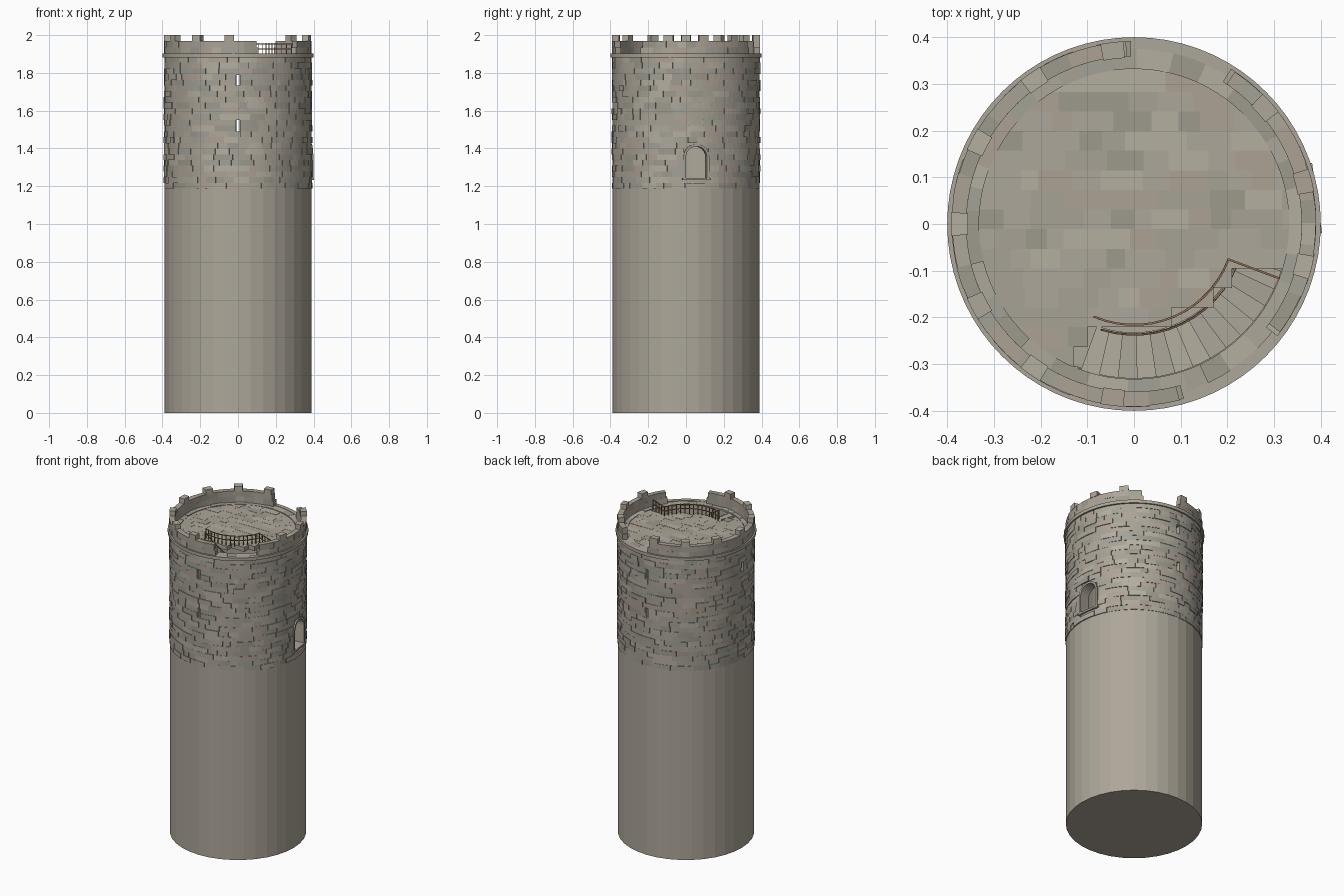
import bpy, bmesh, math, random
from mathutils import Vector, Matrix

if "Cube" in bpy.data.objects:
    bpy.data.objects.remove(bpy.data.objects["Cube"])

random.seed(7)
R = math.radians


def material(name, rgb):
    m = bpy.data.materials.new(name)
    m.diffuse_color = (*rgb, 1)
    m.use_nodes = True
    m.node_tree.nodes["Principled BSDF"].inputs["Base Color"].default_value = m.diffuse_color
    return m


STONE = [material("stone_%d" % i, c) for i, c in enumerate([
    (0.42, 0.385, 0.32), (0.46, 0.425, 0.35), (0.36, 0.36, 0.31),
    (0.42, 0.36, 0.30), (0.34, 0.32, 0.27), (0.39, 0.36, 0.30)])]
WOOD = [material("wood", (0.30, 0.17, 0.09))]
FLOOR_MIX = [0, 0, 1, 0, 3, 5, 5, 4]


def finish(bm, name, mats=STONE):
    bmesh.ops.recalc_face_normals(bm, faces=bm.faces)
    me = bpy.data.meshes.new(name)
    bm.to_mesh(me)
    bm.free()
    for m in mats:
        me.materials.append(m)
    ob = bpy.data.objects.new(name, me)
    bpy.context.collection.objects.link(ob)
    return ob


def pol(r, deg, z):
    return Vector((r * math.cos(R(deg)), r * math.sin(R(deg)), z))


def sweep(bm, r0, r1, a0, a1, z0, z1, mat=0, step=5.0, closed=False):
    """Curved block (or a full ring when closed)."""
    n = max(1, math.ceil((a1 - a0) / step - 1e-6))
    secs = []
    for i in range(n if closed else n + 1):
        a = a0 + (a1 - a0) * i / n
        secs.append([bm.verts.new(pol(r, a, z)) for r, z in
                     ((r0, z0), (r1, z0), (r1, z1), (r0, z1))])
    faces = []
    for i in range(n):
        s, t = secs[i], secs[(i + 1) % len(secs)]
        faces += [bm.faces.new((s[k], s[(k + 1) % 4], t[(k + 1) % 4], t[k])) for k in range(4)]
    if not closed:
        faces += [bm.faces.new(secs[0][::-1]), bm.faces.new(secs[-1])]
    for f in faces:
        f.material_index = mat


def prism(bm, pts, offset, mat=0):
    """Polygon extruded along an offset vector."""
    lo = [bm.verts.new(p) for p in pts]
    hi = [bm.verts.new(Vector(p) + Vector(offset)) for p in pts]
    n = len(pts)
    fs = [bm.faces.new(lo[::-1]), bm.faces.new(hi)]
    fs += [bm.faces.new((lo[i], lo[(i + 1) % n], hi[(i + 1) % n], hi[i])) for i in range(n)]
    for f in fs:
        f.material_index = mat


def bar(bm, p, q, w=0.003):
    d = (q - p).normalized()
    u = d.orthogonal().normalized() * w
    v = d.cross(u)
    prism(bm, [p + u, p + v, p - u, p - v], q - p)


def pieces(a, b, lo, hi):
    """Split a span into random lengths."""
    while b - a > 1e-4:
        e = a + random.uniform(lo, hi)
        if b - e < lo * 0.6:
            e = b
        yield a, e
        a = e


def drum(name, r, z0, z1, sides):
    bm = bmesh.new()
    bmesh.ops.create_cone(bm, cap_ends=True, segments=sides, radius1=r, radius2=r, depth=z1 - z0,
                          matrix=Matrix.Translation((0, 0, (z0 + z1) / 2)))
    return finish(bm, name)


# Plain lower shaft and inner room floor
drum("lower_shaft", 0.388, 0, 1.19, 36)
drum("room_floor", 0.335, 1.18, 1.235, 36)

# Hollow upper wall, cut by the door and arrow slits
bm = bmesh.new()
sweep(bm, 0.33, 0.386, 0, 360, 1.18, 1.893, closed=True)
wall = finish(bm, "upper_wall")

DOOR_A, HALF, SILL, SPRING = 8.1, 0.056, 1.242, 1.355
SLITS = [(90, 1.52), (90, 1.757), (180, 1.757), (270, 1.52), (270, 1.757)]
bm = bmesh.new()
arch = [(0.25, -HALF, SILL), (0.25, HALF, SILL)]
arch += [(0.25, HALF * math.cos(R(t)), SPRING + HALF * math.sin(R(t))) for t in range(0, 181, 15)]
prism(bm, arch, (0.25, 0, 0))
bm.transform(Matrix.Rotation(R(DOOR_A), 4, 'Z'))
for a, z in SLITS:
    sweep(bm, 0.30, 0.45, a - 1.4, a + 1.4, z - 0.032, z + 0.032)
cutter = finish(bm, "opening_cutter")
cutter.hide_render = True
mod = wall.modifiers.new("openings", 'BOOLEAN')
mod.operation, mod.object, mod.solver = 'DIFFERENCE', cutter, 'EXACT'
bpy.context.view_layer.objects.active = wall
bpy.ops.object.modifier_apply(modifier=mod.name)
bpy.data.objects.remove(cutter)

# Facing stones laid in courses around the openings
bm = bmesh.new()
COURSES, BASE = 23, 1.187
h = (1.885 - BASE) / COURSES
for c in range(COURSES):
    z0 = BASE + c * h
    zm = z0 + h / 2
    gaps = [(a - 1.4, a + 1.4) for a, z in SLITS if abs(zm - z) < 0.034]
    if SILL - 0.01 < zm < SPRING + HALF + 0.01:
        w = math.sqrt(max(0, 0.066 ** 2 - max(0, z0 - SPRING) ** 2))
        wa = math.degrees(math.asin(w / 0.39))
        gaps.append((DOOR_A - wa, DOOR_A + wa))
    start = -60 + random.uniform(0, 8)
    cur = start
    for g0, g1 in sorted(gaps) + [(start + 360, 0)]:
        for a, b in pieces(cur, g0, 6, 16):
            out = 0.389 + random.choice((0, 0.001, 0.002, 0.003, 0.005))
            sweep(bm, 0.38, out, a + 0.08, b - 0.08, z0, z0 + h, random.randrange(6))
        cur = g1
finish(bm, "facing_stones")

# Door surround and sill
bm = bmesh.new()
outline = [(HALF, SILL, 1, 0)]
outline += [(HALF * math.cos(R(t)), SPRING + HALF * math.sin(R(t)), math.cos(R(t)), math.sin(R(t)))
            for t in range(0, 181, 15)]
outline += [(-HALF, SILL, -1, 0)]
for (y0, z0, u0, v0), (y1, z1, u1, v1) in zip(outline, outline[1:]):
    k = 0.013
    prism(bm, [(0.375, y0, z0), (0.375, y0 + u0 * k, z0 + v0 * k),
               (0.375, y1 + u1 * k, z1 + v1 * k), (0.375, y1, z1)], (0.018, 0, 0), 5)
prism(bm, [(0.33, -0.076, 1.232), (0.33, 0.076, 1.232), (0.33, 0.076, 1.243), (0.33, -0.076, 1.243)],
      (0.066, 0, 0), 0)
bm.transform(Matrix.Rotation(R(DOOR_A), 4, 'Z'))
finish(bm, "door_surround")

# Cornice ring
bm = bmesh.new()
sweep(bm, 0.375, 0.40, 0, 360, 1.882, 1.902, 0, closed=True)
finish(bm, "cornice")

# Wall walk stones under the parapet
bm = bmesh.new()
for a, b in pieces(0, 360, 7, 14):
    sweep(bm, 0.332, 0.388, a, b, 1.885, 1.897 + random.uniform(0, 0.004), random.randrange(6))
finish(bm, "wall_walk")

# Broken parapet in two runs, with merlons
bm = bmesh.new()
for a0, a1 in ((-38, 58), (91, 286)):
    for i, (z0, z1) in enumerate(((1.895, 1.934), (1.934, 1.97))):
        for a, b in pieces(a0 + 1.5 * i, a1 - 1.5 * i, 7, 14):
            sweep(bm, 0.359, 0.389 + random.uniform(0, 0.003), a, b, z0, z1, random.randrange(6))
finish(bm, "parapet")
bm = bmesh.new()
for k in range(13):
    a = 180 + k * 360 / 13
    if k not in (4, 5, 9):
        sweep(bm, 0.356, 0.392, a - 3.7, a + 3.7, 1.968, 2.0, random.choice((0, 1, 3)))
finish(bm, "merlons")

# Roof paving in rows, left open over the stair
bm = bmesh.new()
PITCH, RIM = 0.042, 0.346
well = [-0.12, -0.13, -0.10, 0.08, 0.17, 0.21]
y = -0.347
for row in range(17):
    y0, y1 = max(y, -RIM + 0.001), min(y + PITCH, RIM - 0.001)
    e0, e1 = math.sqrt(RIM ** 2 - y0 ** 2), math.sqrt(RIM ** 2 - y1 ** 2)
    left, right = -min(e0, e1), min(e0, e1)
    top = lambda: 1.895 + random.uniform(0, 0.002)
    if row < len(well):
        right = well[row]
    left = min(left, right - 0.01)
    spans = list(pieces(left, right, 0.035, 0.09))
    for i, (a, b) in enumerate(spans):
        la = (-e0, -e1) if i == 0 else (a, a)
        rb = (e0, e1) if i == len(spans) - 1 and row >= len(well) else (b, b)
        prism(bm, [(la[0], y0, 1.868), (rb[0], y0, 1.868), (rb[1], y1, 1.868), (la[1], y1, 1.868)],
              (0, 0, top() - 1.868), random.choice(FLOOR_MIX))
    y += PITCH
finish(bm, "roof_paving")

# Winding stair down to the room
A0, TURN, DROP = -110, 7.1, 0.0205
bm = bmesh.new()
for i in range(32):
    a, z = A0 + i * TURN, 1.893 - i * DROP
    sweep(bm, 0.232, 0.333, a, a + TURN, z - 0.035, z, random.choice((0, 0, 1, 5)), step=4)
finish(bm, "stairs")

# Guard rail around the stairwell
bm = bmesh.new()
path = [pol(0.216, -113 + i * 92.5 / 14, 0) for i in range(15)]
end = [path[-1].lerp(Vector((0.31, -0.116, 0)), t / 4) for t in range(1, 5)]
path += end
for p, q in zip(path, path[1:]):
    for z in (1.926, 1.953):
        bar(bm, p + Vector((0, 0, z)), q + Vector((0, 0, z)))
for p in path:
    bar(bm, p + Vector((0, 0, 1.89)), p + Vector((0, 0, 1.957)))
finish(bm, "guard_rail", WOOD)

# Handrail following the stair
bm = bmesh.new()
rail = [pol(0.237, A0 + (i + 0.4) * TURN, 1.95 - i * DROP) for i in range(30)]
for p, q in zip(rail, rail[1:]):
    bar(bm, p, q)
for p in rail[::2]:
    bar(bm, p - Vector((0, 0, 0.062)), p)
finish(bm, "stair_handrail", WOOD)
